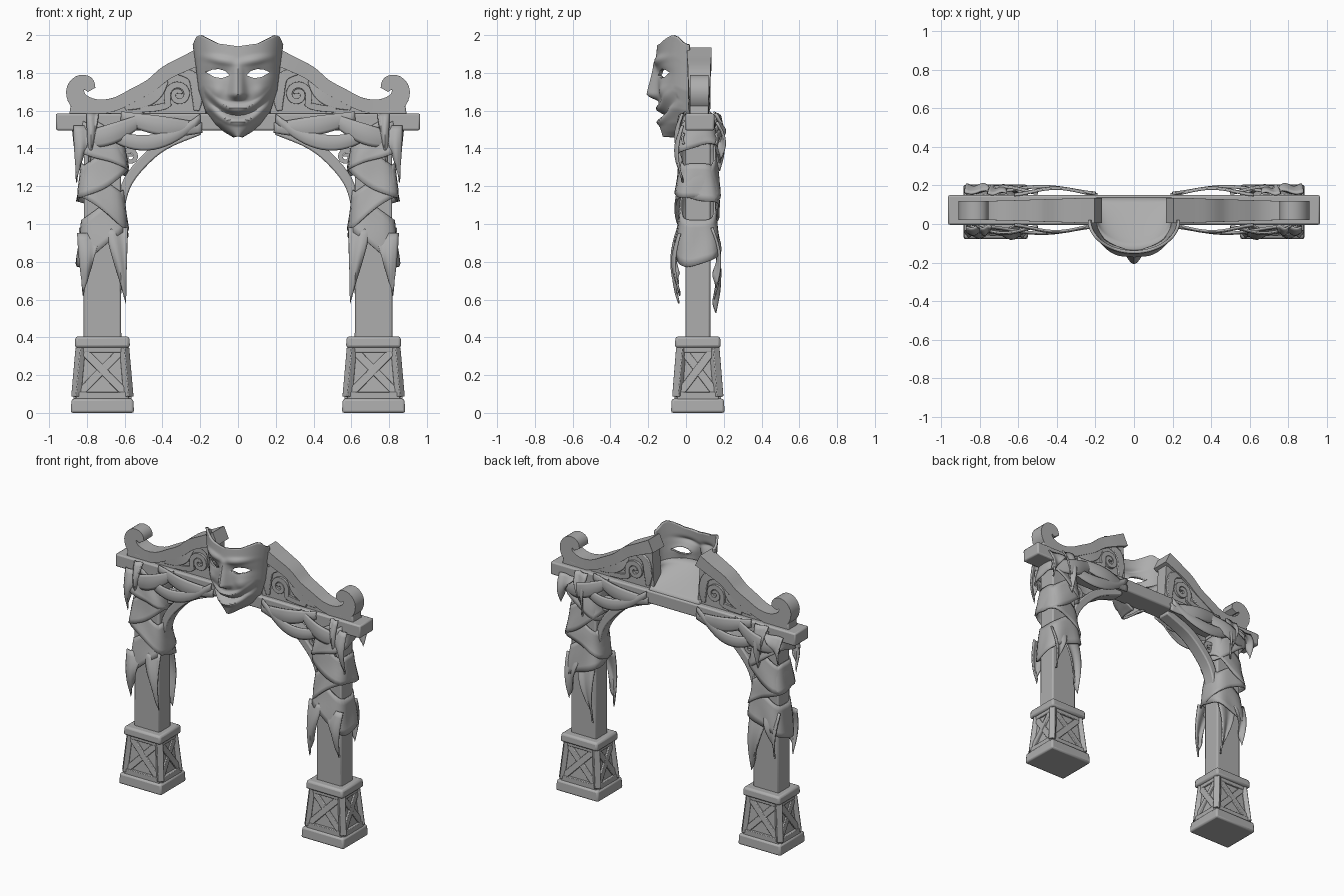
import bpy, bmesh
from math import sin, cos, pi, exp, radians
from mathutils import Vector, Matrix

old = bpy.data.objects.get("Cube")
if old:
    bpy.data.objects.remove(old)

stone = bpy.data.materials.new("grey_stone")
stone.use_nodes = True
GREY = (0.42, 0.42, 0.42, 1)
stone.diffuse_color = GREY
stone.node_tree.nodes["Principled BSDF"].inputs["Base Color"].default_value = GREY

PX, PY = 0.718, 0.0625      # pillar axis


def finish(name, bm, mirror=True, thick=0, bevel=0, angle=40):
    bmesh.ops.remove_doubles(bm, verts=bm.verts, dist=0.0002)
    bmesh.ops.recalc_face_normals(bm, faces=bm.faces)
    me = bpy.data.meshes.new(name)
    bm.to_mesh(me)
    bm.free()
    ob = bpy.data.objects.new(name, me)
    bpy.context.collection.objects.link(ob)
    me.materials.append(stone)
    bpy.ops.object.select_all(action='DESELECT')
    ob.select_set(True)
    bpy.context.view_layer.objects.active = ob
    bpy.ops.object.shade_smooth_by_angle(angle=radians(angle))
    if thick:
        m = ob.modifiers.new("thickness", 'SOLIDIFY')
        m.thickness, m.offset = thick, 0
    if bevel:
        m = ob.modifiers.new("soft_edges", 'BEVEL')
        m.width, m.segments = bevel, 2
    if mirror:
        ob.modifiers.new("mirror", 'MIRROR')
    return ob


def interp(table, t):
    for (a, p), (b, q) in zip(table, table[1:]):
        if t <= b:
            return p + (q - p) * max(0, t - a) / (b - a)
    return table[-1][1]


def frustum(bm, cx, cy, low, high, z0, z1):
    """Four-sided block with half sizes low at z0 and high at z1."""
    for v in bmesh.ops.create_cube(bm, size=2)["verts"]:
        h, z = (high, z1) if v.co.z > 0 else (low, z0)
        v.co = (cx + v.co.x * h[0], cy + v.co.y * h[1], z)


def bar(bm, p, q, w, flat):
    """Lath from p to q, w wide; flat is its thickness along the outward axis."""
    p, q = Vector(p), Vector(q)
    d = q - p
    out = (p + q) / 2 - Vector((PX, PY, (p.z + q.z) / 2))
    side = d.cross(out).normalized()
    out = side.cross(d).normalized()
    rot = Matrix((side, out, d.normalized())).transposed().to_4x4()
    mat = Matrix.Translation((p + q) / 2) @ rot @ Matrix.Diagonal((w, flat, d.length, 1))
    bmesh.ops.create_cube(bm, size=1, matrix=mat)


def sheet(name, f, nu, nv, thick, **kw):
    """Grid surface from a function of u and v, both 0 to 1."""
    bm = bmesh.new()
    g = [[bm.verts.new(f(i / nu, j / nv)) for j in range(nv + 1)] for i in range(nu + 1)]
    for i in range(nu):
        for j in range(nv):
            bm.faces.new((g[i][j], g[i + 1][j], g[i + 1][j + 1], g[i][j + 1]))
    return finish(name, bm, thick=thick, **kw)


def prism(name, outline, y, depth):
    """Outline in x and z, extruded from y towards the back."""
    bm = bmesh.new()
    face = bm.faces.new([bm.verts.new((x, y, z)) for x, z in outline])
    ext = bmesh.ops.extrude_face_region(bm, geom=[face])["geom"]
    bmesh.ops.translate(bm, vec=(0, depth, 0), verts=[v for v in ext if isinstance(v, bmesh.types.BMVert)])
    return finish(name, bm)


def smooth_path(pts, n=4):
    out = []
    for i in range(len(pts) - 1):
        a, b, c, d = (pts[min(max(k, 0), len(pts) - 1)] for k in range(i - 1, i + 3))
        for s in range(n):
            t = s / n
            out.append(tuple(0.5 * (2 * q + (r - p) * t + (2 * p - 5 * q + 4 * r - e) * t * t
                             + (3 * q - p - 3 * r + e) * t ** 3) for p, q, r, e in zip(a, b, c, d)))
    return out + [pts[-1]]


def sweep(name, pts, bevel=0.008):
    """Carved moulding along (x, z, width, half depth) points."""
    bm = bmesh.new()
    rings = []
    for i, (x, z, w, hy) in enumerate(pts):
        a, b = pts[max(i - 1, 0)], pts[min(i + 1, len(pts) - 1)]
        t = Vector((b[0] - a[0], b[1] - a[1])).normalized()
        ring = []
        for s, k in ((1, -1), (1, 1), (-1, 1), (-1, -1)):
            ring.append(bm.verts.new((x - t.y * s * w / 2, 0.07 + k * hy, z + t.x * s * w / 2)))
        rings.append(ring)
    for r, s in zip(rings, rings[1:]):
        for k in range(4):
            bm.faces.new((r[k], r[k - 1], s[k - 1], s[k]))
    bm.faces.new(rings[0])
    bm.faces.new(rings[-1])
    return finish(name, bm, bevel=bevel)


def spiral(cx, cz, r0, start, turns, w, hy, n=22):
    out = []
    for i in range(n + 1):
        t = i / n
        a, r = start + turns * 2 * pi * t, r0 * (1 - 0.8 * t)
        out.append((cx + r * cos(a), cz + r * sin(a), w * (1 - 0.35 * t), hy))
    return out


def block(name, low, high, z0, z1, bevel):
    bm = bmesh.new()
    frustum(bm, PX, PY, low, high, z0, z1)
    finish(name, bm, bevel=bevel)


# Pedestals: plinth, inner core, cap and framed lattice
block("pedestal_plinth", (0.168, 0.142), (0.163, 0.138), 0, 0.075, 0.012)
block("pedestal_core", (0.139, 0.109), (0.116, 0.087), 0.07, 0.36, 0)
block("pedestal_cap", (0.146, 0.122), (0.143, 0.118), 0.345, 0.405, 0.014)
block("pillar", (0.1, 0.066), (0.097, 0.066), 0.39, 1.51, 0.01)

bm = bmesh.new()
corners = [(-1, -1), (1, -1), (1, 1), (-1, 1)]
low = [(PX + sx * 0.139, PY + sy * 0.109, 0.085) for sx, sy in corners]
top = [(PX + sx * 0.116, PY + sy * 0.088, 0.345) for sx, sy in corners]
for k in range(4):
    bar(bm, low[k], top[k], 0.044, 0.036)
    bar(bm, low[k - 1], low[k], 0.05, 0.03)
    bar(bm, top[k - 1], top[k], 0.05, 0.03)
    bar(bm, low[k - 1], top[k], 0.042, 0.024)
    bar(bm, low[k], top[k - 1], 0.042, 0.02)
finish("pedestal_lattice", bm, bevel=0.004)

# Lintel
bm = bmesh.new()
frustum(bm, 0, 0.073, (0.963, 0.077), (0.965, 0.077), 1.495, 1.585)
finish("lintel", bm, mirror=False, bevel=0.01)

# Curved knee braces with a small curl
sweep("knee_brace", smooth_path([(0.618, 1.06, 0.025, 0.045), (0.594, 1.2, 0.05, 0.045),
      (0.515, 1.315, 0.055, 0.045), (0.39, 1.42, 0.055, 0.045), (0.2, 1.495, 0.045, 0.045)]))
sweep("brace_curl", [(0.62, 1.39, 0.022, 0.03)] + spiral(0.572, 1.355, 0.036, pi / 2, 1.2, 0.026, 0.03), 0.004)

# Crest moulding ending in a hooked scroll
sweep("crest_scroll", smooth_path([
    (0.185, 1.895, 0.09, 0.064), (0.28, 1.85, 0.08, 0.064), (0.38, 1.80, 0.075, 0.06),
    (0.46, 1.735, 0.07, 0.058), (0.55, 1.685, 0.07, 0.055), (0.65, 1.635, 0.07, 0.052),
    (0.75, 1.62, 0.08, 0.05), (0.835, 1.645, 0.1, 0.05), (0.863, 1.7, 0.095, 0.05),
    (0.838, 1.742, 0.09, 0.05), (0.798, 1.742, 0.08, 0.05), (0.775, 1.71, 0.045, 0.05)]))
sweep("scroll_foot", [(0.78, 1.585, 0.05, 0.05), (0.89, 1.6, 0.06, 0.05)])

# Recessed panel below the crest
prism("crest_panel", [(0.17, 1.57), (0.68, 1.57), (0.65, 1.63), (0.55, 1.68), (0.46, 1.73),
                      (0.38, 1.8), (0.28, 1.85), (0.19, 1.88)], 0.027, 0.086)

# Volutes and leaves, carved through to both faces
sweep("crest_volute", smooth_path([(0.52, 1.605, 0.03, 0.05), (0.43, 1.615, 0.035, 0.055),
      (0.37, 1.63, 0.035, 0.06)]) + spiral(0.315, 1.685, 0.062, -0.3, 1.5, 0.036, 0.06), 0.005)
sweep("crest_leaf", smooth_path([(0.38, 1.76, 0.03, 0.045), (0.43, 1.69, 0.06, 0.052),
      (0.5, 1.645, 0.06, 0.052), (0.6, 1.615, 0.03, 0.045)]), 0.005)
sweep("crest_flute", smooth_path([(0.22, 1.6, 0.03, 0.05), (0.215, 1.68, 0.06, 0.055),
      (0.24, 1.78, 0.055, 0.055), (0.33, 1.81, 0.03, 0.05)]), 0.005)


# Cloth wound around the pillars in crossing slants
def wrap(k, zt, zb, tilt):
    def f(u, v):
        a = 2 * pi * u
        c, s = cos(a), sin(a)
        n = (c ** 4 + s ** 4) ** -0.25
        r = 0.024 * v + 0.005 * sin(3 * a + 4 * v + k) * v
        z = zt + (zb - zt) * v + tilt * c * n + 0.02 * v * sin(2 * a + 2 * k)
        return (PX + c * n * (0.108 + r), PY + s * n * (0.088 + r * 1.1), z)
    sheet("pillar_wrap_%d" % k, f, 32, 6, 0.01)


for k, spec in enumerate([(1.48, 1.34, 0.07), (1.38, 1.2, -0.08), (1.24, 1.06, 0.08), (1.1, 0.87, -0.08)]):
    wrap(k, *spec)


# Ragged cloth tails on front and back
def tail(name, xa, xb, zt, xtip, ztip, y, out):
    def f(u, v):
        x = xa + (xb - xa) * u
        x += (xtip - x) * 0.75 * v ** 1.3
        fold = 0.008 * sin(2 * pi * u + 2 * v)
        slant = 0.12 * v * (u - 0.5) * (1 if xtip < (xa + xb) / 2 else -1)
        return (x, y + out * (0.03 * sin(pi * v) + 0.01 * v) + fold, zt + (ztip - zt) * v + slant)
    sheet(name, f, 8, 8, 0.01)


tail("front_inner_tail", 0.585, 0.7, 0.98, 0.597, 0.64, -0.035, -1)
tail("front_outer_tail", 0.73, 0.85, 0.95, 0.81, 0.68, -0.03, -1)
tail("back_inner_tail", 0.61, 0.75, 0.95, 0.63, 0.59, 0.14, 1)
tail("back_outer_tail", 0.72, 0.84, 0.98, 0.8, 0.72, 0.14, 1)
tail("front_shoulder_tail", 0.77, 0.87, 1.52, 0.85, 1.28, -0.015, -1)
tail("back_shoulder_tail", 0.74, 0.88, 1.54, 0.85, 1.4, 0.165, 1)
tail("front_strap", 0.74, 0.8, 1.585, 0.78, 1.36, -0.015, -1)
tail("back_strap", 0.66, 0.76, 1.585, 0.7, 1.34, 0.16, 1)


# Swags slung along the lintel, front and back
def swag(name, x0, x1, z0, z1, sag, w, y, out):
    def f(u, v):
        h = sin(pi * u)
        z = z0 + (z1 - z0) * u - sag * 4 * u * (1 - u) + w * (0.5 + 0.5 * h) * (v - 0.5)
        return (x0 + (x1 - x0) * u, y + out * (0.034 * h ** 1.5 + 0.008 * sin(pi * v) + 0.004), z)
    sheet(name, f, 18, 6, 0.01)


for side, y, out in (("front", -0.006, -1), ("back", 0.152, 1)):
    swag(side + "_low_swag", 0.2, 0.76, 1.56, 1.53, 0.115, 0.08, y, out)
    swag(side + "_high_swag", 0.19, 0.62, 1.51, 1.57, 0.02, 0.1, y - out * 0.008, out)
    swag(side + "_short_swag", 0.5, 0.85, 1.56, 1.45, 0.03, 0.11, y, out)


# Smiling theatre mask, a hollow shell
WIDTH = [(0, 0.02), (0.06, 0.07), (0.14, 0.115), (0.28, 0.165), (0.5, 0.2), (0.75, 0.215), (1, 0.232)]
DEPTH = [(0, 0.135), (0.1, 0.15), (0.3, 0.155), (0.6, 0.165), (0.8, 0.175), (1, 0.165)]
TOP = [(0, 1.94), (0.45, 1.955), (0.85, 2.0), (0.93, 1.99), (1, 1.95)]


def bump(d, w):
    return exp(-(d / w) ** 2)


def mask_point(u, v):
    a = (u - 0.5) * pi
    x = interp(WIDTH, v) * sin(a)
    z = 1.465 + v * (interp(TOP, abs(sin(a))) - 1.465)
    ax = abs(x)
    t = min(max((1.87 - z) / 0.18, 0), 1)
    nose = 0.06 * t * bump(x, 0.016 + 0.02 * t) * min(max((z - 1.655) / 0.03, 0), 1)
    brow = 0.016 * bump(z - 1.855 - 0.15 * ax, 0.018) * bump(ax - 0.09, 0.07)
    socket = -0.018 * bump(ax - 0.1, 0.06) * bump(z - 1.8, 0.03)
    cheek = 0.02 * bump(ax - 0.12, 0.04) * bump(z - 1.7, 0.04)
    s = z - 1.575 - 3.6 * x * x
    fade = bump(ax, 0.16) if ax < 0.17 else 0
    mouth = fade * (0.018 * bump(abs(s) - 0.036, 0.014) - 0.03 * bump(s, 0.018))
    d = nose + brow + socket + cheek + mouth
    return (x, 0.02 - interp(DEPTH, v) * cos(a) - d * max(cos(a), 0) ** 0.5, z)


mask = sheet("smiling_mask", mask_point, 64, 64, 0.016, mirror=False)


# Sloping fill behind the mask, from below the eyes down to the lintel
def backing_point(u, v):
    a = (u - 0.5) * pi
    front = 0.02 - 0.155 * cos(a)
    return (0.198 * sin(a), front + (0.135 - front) * v, 1.74 - 0.16 * v ** 0.8)


sheet("mask_backing", backing_point, 24, 8, 0.012, mirror=False)

# Eye openings
cutter = prism("eye_cutter", [(0.045, 1.787), (0.085, 1.772), (0.125, 1.778), (0.168, 1.803),
                              (0.135, 1.818), (0.1, 1.82), (0.068, 1.81)], -0.4, 0.6)
cutter.hide_render = True
cut = mask.modifiers.new("eyes", 'BOOLEAN')
cut.operation, cut.object, cut.solver = 'DIFFERENCE', cutter, 'EXACT'
bpy.context.view_layer.update()
carved = bpy.data.meshes.new_from_object(mask.evaluated_get(bpy.context.evaluated_depsgraph_get()))
mask.modifiers.clear()
mask.data = carved
bpy.data.objects.remove(cutter)
